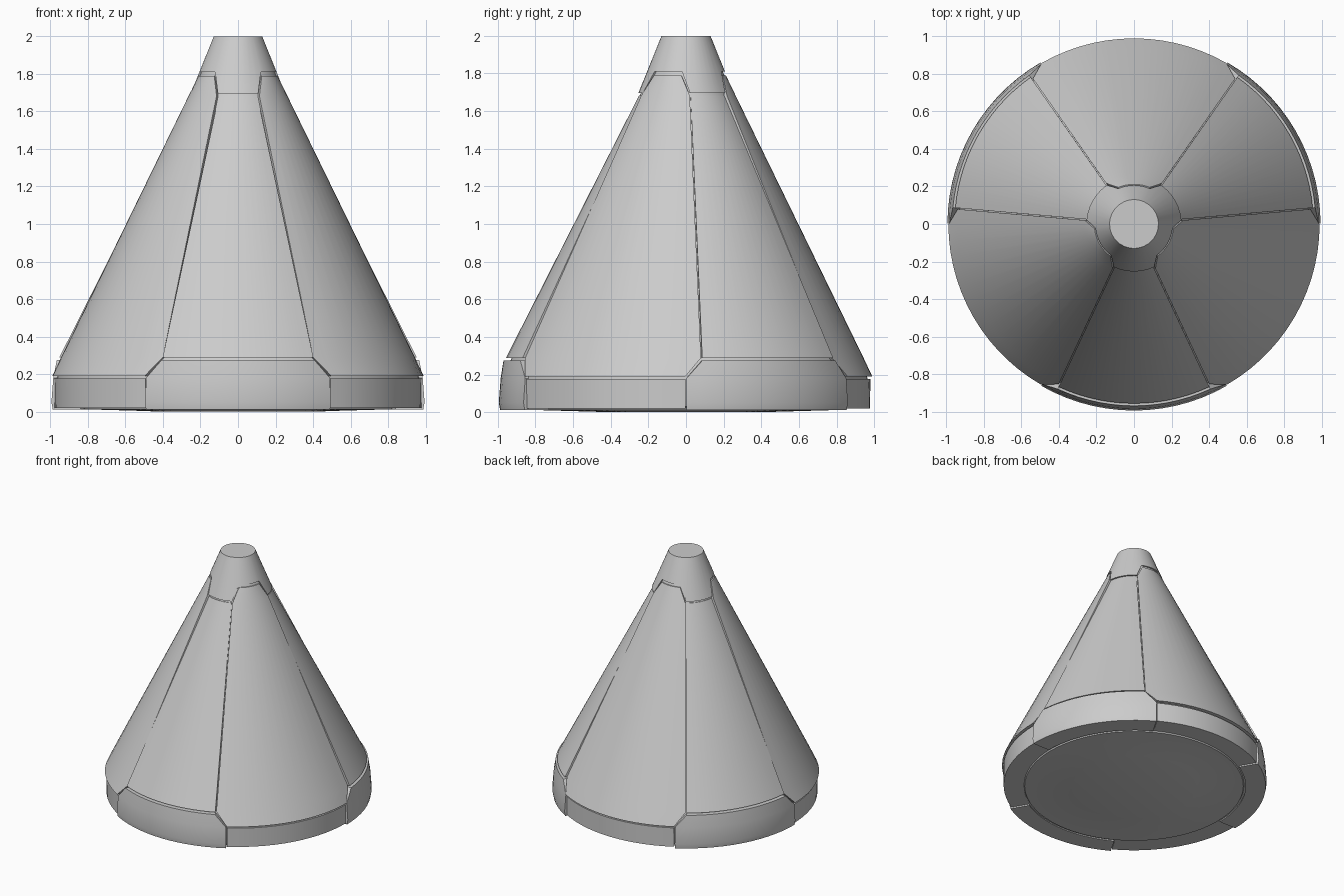
import bpy, bmesh
from math import sin, cos, radians, degrees

if "Cube" in bpy.data.objects:
    bpy.data.objects.remove(bpy.data.objects["Cube"])


def polar(r, deg, z):
    a = radians(deg)
    return (r * cos(a), r * sin(a), z)


def finish(bm, name):
    bmesh.ops.recalc_face_normals(bm, faces=bm.faces)
    me = bpy.data.meshes.new(name)
    bm.to_mesh(me)
    bm.free()
    ob = bpy.data.objects.new(name, me)
    bpy.context.collection.objects.link(ob)
    bpy.ops.object.select_all(action='DESELECT')
    ob.select_set(True)
    bpy.context.view_layer.objects.active = ob
    bpy.ops.object.shade_smooth_by_angle(angle=radians(25))
    return ob


def shell_tile(name, centre, levels, thick, gap=0.003, cols=14):
    """Curved tile; levels are (z, outer radius, half angle in degrees)."""
    bm = bmesh.new()
    n = len(levels)
    loops = []
    for j in range(cols + 1):
        u = 2 * j / cols - 1

        def row(z, r, half, inset):
            ang = centre + u * (half - degrees(gap / r))
            return bm.verts.new(polar(r - inset, ang, z))
        outer = [row(*lv, 0) for lv in levels]
        inner = [row(*lv, thick) for lv in levels]
        loops.append(outer + inner[::-1])
    for a, b in zip(loops, loops[1:]):
        for k in range(2 * n):
            m = (k + 1) % (2 * n)
            bm.faces.new((a[k], a[m], b[m], b[k]))
    for end in (loops[0], loops[-1]):
        for k in range(n - 1):
            bm.faces.new((end[k], end[k + 1], end[-2 - k], end[-1 - k]))
    return finish(bm, name)


def lathe(name, profile, steps=72):
    bm = bmesh.new()
    vs = [bm.verts.new((r, 0, z)) for r, z in profile]
    es = [bm.edges.new(p) for p in zip(vs, vs[1:])]
    bmesh.ops.spin(bm, geom=vs + es, cent=(0, 0, 0), axis=(0, 0, 1),
                   angle=radians(360), steps=steps)
    bmesh.ops.remove_doubles(bm, verts=bm.verts, dist=1e-4)
    return finish(bm, name)


# Inner body seen through the seams, with a shallow domed underside
lathe("inner_body", [(0, 0.004), (0.46, 0.0), (0.47, 0.002), (0.82, 0.012),
                     (0.825, 0.022), (0.955, 0.03), (0.965, 0.18),
                     (0.93, 0.28), (0.25, 1.67), (0.2, 1.8),
                     (0.12, 1.99), (0, 1.99)])

for i in range(3):
    narrow, wide = -90 + 120 * i, 90 + 120 * i
    # Narrow and wide side panels
    shell_tile(f"narrow_panel_{i + 1}", narrow,
               [(0.288, 0.957, 25), (1.682, 0.25, 25)], 0.03)
    shell_tile(f"wide_panel_{i + 1}", wide,
               [(0.19, 0.99, 30), (0.288, 0.944, 35),
                (1.682, 0.264, 35), (1.79, 0.212, 24)], 0.03)
    # Tall and low base skirt tiles
    shell_tile(f"tall_skirt_{i + 1}", narrow,
               [(0.012, 0.988, 30), (0.05, 0.995, 30),
                (0.18, 0.985, 30), (0.275, 0.97, 25)], 0.15)
    shell_tile(f"low_skirt_{i + 1}", wide,
               [(0.02, 0.978, 30), (0.175, 0.98, 30)], 0.15)

# Nose cap with stepped lower edge
bm = bmesh.new()
columns = []
for i in range(3):
    for d in (-60, -52, -44, -35, -24, -18, -12, -6, 0, 6, 12, 18,
              24, 35, 44, 52):
        t = min(max((abs(d) - 24) / 11, 0), 1)
        z = 1.81 - 0.115 * t
        r = 0.13 + (2 - z) * 0.405
        ang = 90 + 120 * i + d
        columns.append([bm.verts.new(polar(*p)) for p in
                        ((r - 0.03, ang, z), (r, ang, z), (0.13, ang, 2.0))])
for a, b in zip(columns, columns[1:] + columns[:1]):
    for k in range(2):
        bm.faces.new((a[k], b[k], b[k + 1], a[k + 1]))
bm.faces.new([c[2] for c in columns])
finish(bm, "nose_cap")
